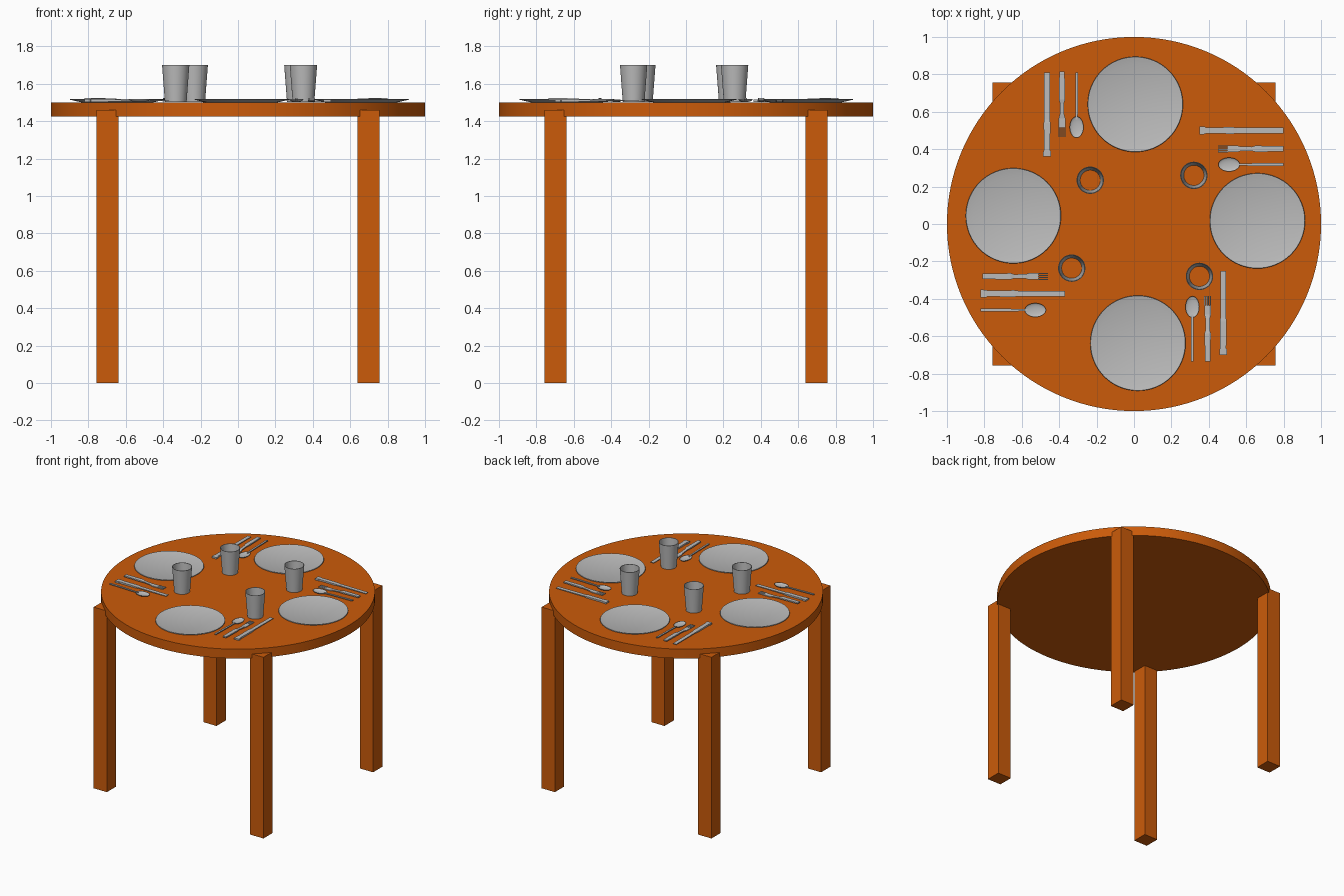
import bpy, bmesh, math
from mathutils import Matrix, Vector

cube = bpy.data.objects.get("Cube")
if cube:
    bpy.data.objects.remove(cube)


def material(name, rgb):
    m = bpy.data.materials.new(name)
    m.use_nodes = True
    m.diffuse_color = (*rgb, 1)
    m.node_tree.nodes["Principled BSDF"].inputs["Base Color"].default_value = (*rgb, 1)
    return m


WOOD = material("orange wood", (0.60, 0.105, 0.003))
GREY = material("pale grey", (0.5, 0.5, 0.5))
TOP = 1.5


def finish(name, bm, mat, place=Matrix(), smooth=False):
    bmesh.ops.recalc_face_normals(bm, faces=bm.faces)
    me = bpy.data.meshes.new(name)
    bm.to_mesh(me)
    bm.free()
    me.materials.append(mat)
    ob = bpy.data.objects.new(name, me)
    ob.matrix_world = place
    bpy.context.collection.objects.link(ob)
    if smooth:
        bpy.ops.object.select_all(action='DESELECT')
        ob.select_set(True)
        bpy.context.view_layer.objects.active = ob
        bpy.ops.object.shade_smooth_by_angle(angle=math.radians(35))
    return ob


def add_box(bm, lo, hi):
    lo, hi = Vector(lo), Vector(hi)
    m = Matrix.Translation((lo + hi) / 2) @ Matrix.Diagonal((*(hi - lo), 1))
    return bmesh.ops.create_cube(bm, size=1, matrix=m)["verts"]


def add_strip(bm, stations):
    """Flat bar through stations of (x, half width, bottom, top)."""
    rings = [[bm.verts.new((x, y, z)) for y, z in
              ((-w, b), (w, b), (w, t), (-w, t))] for x, w, b, t in stations]
    for a, c in zip(rings, rings[1:]):
        for i in range(4):
            j = (i + 1) % 4
            bm.faces.new((a[i], a[j], c[j], c[i]))
    bm.faces.new(rings[0])
    bm.faces.new(rings[-1])


def lathe(name, profile, mat, place, closed=False, steps=64):
    bm = bmesh.new()
    vs = [bm.verts.new((r, 0, z)) for r, z in profile]
    pairs = list(zip(vs, vs[1:])) + ([(vs[-1], vs[0])] if closed else [])
    edges = [bm.edges.new(p) for p in pairs]
    bmesh.ops.spin(bm, geom=vs + edges, cent=(0, 0, 0), axis=(0, 0, 1),
                   angle=math.tau, steps=steps)
    bmesh.ops.remove_doubles(bm, verts=bm.verts, dist=1e-5)
    return finish(name, bm, mat, place, smooth=True)


# Table top and legs
lathe("table_top", [(0, 1.425), (1, 1.425), (1, TOP), (0, TOP)], WOOD, Matrix(), steps=128)
for front, sy in (("front", -1), ("back", 1)):
    for side, sx in (("left", 1), ("right", -1)):
        bm = bmesh.new()
        add_box(bm, (-0.059, -0.059, 0), (0.059, 0.059, 1.46))
        finish(f"{front}_{side}_leg", bm, WOOD, Matrix.Translation((sx * 0.698, sy * 0.698, 0)))

# Plates with a raised rim
PLATE = [(0, 0), (0.19, 0), (0.255, 0.015), (0.253, 0.019), (0.245, 0.018),
         (0.215, 0.008), (0, 0.006)]
for where, x, y in (("back", 0.007, 0.64), ("left", 0.66, 0.017),
                    ("front", 0.021, -0.637), ("right", -0.645, 0.044)):
    lathe(where + "_plate", PLATE, GREY, Matrix.Translation((x, y, TOP)))

# Open glasses
GLASS = [(0.054, 0.003), (0.058, 0.003), (0.073, 0.2), (0.069, 0.2)]
for where, x, y in (("back_right", -0.234, 0.234), ("back_left", 0.32, 0.26),
                    ("front_right", -0.333, -0.236), ("front_left", 0.35, -0.28)):
    lathe(where + "_glass", GLASS, GREY, Matrix.Translation((x, y, TOP)), closed=True)


# Cutlery lies along +x, with the grip at x = 0
def knife(name, place):
    bm = bmesh.new()
    add_strip(bm, [(0, 0.021, 0.003, 0.015), (0.03, 0.020, 0.003, 0.016),
                   (0.035, 0.016, 0.003, 0.016), (0.18, 0.018, 0.004, 0.015),
                   (0.2, 0.015, 0.006, 0.013), (0.45, 0.015, 0.007, 0.011)])
    finish(name, bm, GREY, place)


def fork(name, place):
    bm = bmesh.new()
    add_strip(bm, [(0, 0.014, 0.013, 0.023), (0.15, 0.017, 0.012, 0.022),
                   (0.17, 0.011, 0.010, 0.018), (0.23, 0.012, 0.006, 0.013),
                   (0.25, 0.018, 0.004, 0.010), (0.3, 0.018, 0.004, 0.010)])
    for i in range(4):
        y = (i - 1.5) * 0.0105
        add_box(bm, (0.298, y - 0.003, 0.005), (0.35, y + 0.003, 0.012))
    finish(name, bm, GREY, place)


def spoon(name, place):
    bm = bmesh.new()
    add_strip(bm, [(0, 0.007, 0.015, 0.023), (0.15, 0.007, 0.013, 0.020),
                   (0.25, 0.006, 0.010, 0.017)])
    # Shallow oval bowl, hollowed from above
    m = Matrix.Translation((0.292, 0, 0.017)) @ Matrix.Diagonal((0.057, 0.037, 0.015, 1))
    bowl = bmesh.ops.create_uvsphere(bm, u_segments=28, v_segments=16, radius=1, matrix=m)["verts"]
    for v in bowl:
        if v.co.z > 0.0171:
            v.co.z = 0.017 - (v.co.z - 0.017) * 0.75
    finish(name, bm, GREY, place, smooth=True)


# Settings: (heading, knife grip, knife heading, fork grip, spoon grip)
SETTINGS = {
    "back": (-90, (-0.465, 0.36), 90, (-0.385, 0.815), (-0.307, 0.81)),
    "left": (180, (0.35, 0.50), 0, (0.80, 0.402), (0.80, 0.318)),
    "front": (90, (0.477, -0.70), 90, (0.394, -0.735), (0.312, -0.735)),
    "right": (0, (-0.82, -0.372), 0, (-0.81, -0.28), (-0.82, -0.46)),
}


def lay(point, heading):
    return Matrix.Translation((*point, TOP)) @ Matrix.Rotation(math.radians(heading), 4, 'Z')


for where, (heading, kn, kn_heading, fo, sp) in SETTINGS.items():
    knife(where + "_knife", lay(kn, kn_heading))
    fork(where + "_fork", lay(fo, heading))
    spoon(where + "_spoon", lay(sp, heading))
